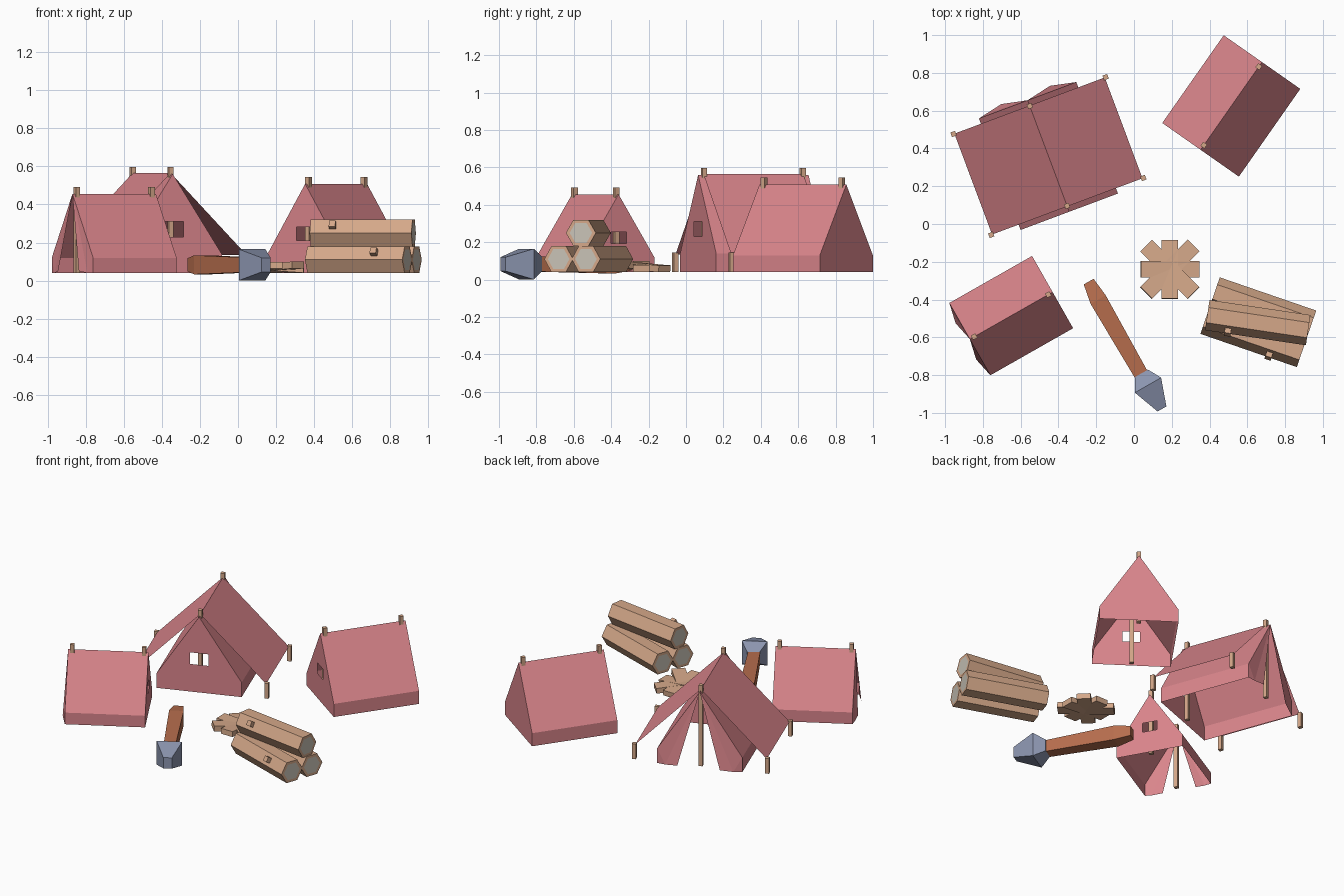
import bpy, bmesh, math
from mathutils import Vector, Matrix

cube = bpy.data.objects.get("Cube")
if cube:
    bpy.data.objects.remove(cube)


def material(name, color):
    m = bpy.data.materials.new(name)
    m.use_nodes = True
    m.diffuse_color = (*color, 1)
    m.node_tree.nodes["Principled BSDF"].inputs["Base Color"].default_value = (*color, 1)
    return m


CANVAS = material("pink canvas", (0.70, 0.235, 0.26))
WOOD = material("pale wood", (0.66, 0.39, 0.25))
CUT = material("cut wood", (0.58, 0.54, 0.47))
HANDLE = material("brown handle", (0.47, 0.155, 0.075))
METAL = material("blue grey metal", (0.26, 0.30, 0.43))


def finish(name, bm, mats, matrix=Matrix()):
    me = bpy.data.meshes.new(name)
    bm.to_mesh(me)
    bm.free()
    for m in mats:
        me.materials.append(m)
    ob = bpy.data.objects.new(name, me)
    ob.matrix_world = matrix
    bpy.context.collection.objects.link(ob)
    return ob


def sheet(name, polys, matrix):
    """Thin canvas from polygons, all facing away from the inside."""
    bm = bmesh.new()
    inside = Vector((0, 0, 0.1))
    for poly in polys:
        f = bm.faces.new([bm.verts.new(p) for p in poly])
        f.normal_update()
        if f.normal.dot(f.calc_center_median() - inside) < 0:
            f.normal_flip()
    bmesh.ops.remove_doubles(bm, verts=bm.verts, dist=0.0005)
    return finish(name, bm, [CANVAS], matrix)


def box(name, size, matrix, mat=WOOD):
    bm = bmesh.new()
    bmesh.ops.create_cube(bm, size=1, matrix=Matrix.Diagonal((*size, 1)))
    return finish(name, bm, [mat], matrix)


def post(name, x, y, low, high, matrix):
    box(name, (0.026, 0.026, high - low),
        matrix @ Matrix.Translation((x, y, (low + high) / 2)))


# Tents: width along local x, window end at -y, ground edge at BASE
BASE = 0.04
W, L, WALL, RIDGE = 0.275, 0.315, 0.10, 0.52


def tent(name, x, y, angle, s, open_back):
    matrix = Matrix.Translation((x, y, BASE)) @ Matrix.Rotation(math.radians(angle), 4, 'Z')
    w, l, wall, ridge = W * s, L * s, WALL * s, RIDGE * s
    a, z1, z2 = 0.06 * s, 0.19 * s, 0.27 * s       # window half width, sill, top
    za = ridge - (ridge - wall) * a / w
    polys = [[(-a, -l, 0), (a, -l, 0), (a, -l, z1), (-a, -l, z1)],
             [(-a, -l, z2), (a, -l, z2), (a, -l, za), (0, -l, ridge), (-a, -l, za)]]
    for k in (-1, 1):
        # side wall, roof slope and the panel beside the window
        polys += [[(k*w, -l, 0), (k*w, l, 0), (k*w, l, wall), (k*w, -l, wall)],
                  [(k*w, -l, wall), (k*w, l, wall), (0, l, ridge), (0, -l, ridge)],
                  [(k*w, -l, 0), (k*a, -l, 0), (k*a, -l, za), (k*w, -l, wall)]]
        if open_back:
            # folded door flap
            tip, fold = (0, l, ridge), (k*w*0.8, l + 0.012*s, 0)
            inner = (k*w*0.5, l + 0.03*s, 0.01)
            polys += [[tip, (k*w, l, wall), fold], [(k*w, l, wall), (k*w, l, 0), fold],
                      [tip, fold, inner]]
    if not open_back:
        polys.append([(-w, l, 0), (w, l, 0), (w, l, wall), (0, l, ridge), (-w, l, wall)])
    sheet(name, polys, matrix)
    for end, k in (("front", -1), ("back", 1)):
        post(f"{name}_{end}_pole", 0, k * (l - 0.033*s), 0, ridge + 0.037, matrix)
    return matrix


tent("closed_tent", 0.515, 0.625, -35, 0.9, False)
tent("small_tent", -0.65, -0.485, 119.6, 0.8, True)
big = tent("big_tent", -0.453, 0.36, 20.5, 1.0, True)

# Rain fly over the big tent, held by corner posts
FW, FL, EDGE = 0.425, 0.285, 0.095
sheet("rain_fly", [[(k*FW, -FL, EDGE), (k*FW, FL, EDGE), (0, FL, RIDGE + 0.005),
                    (0, -FL, RIDGE + 0.005)] for k in (-1, 1)], big)
for i in (-1, 1):
    for j in (-1, 1):
        post("fly_corner_post", i * (FW + 0.005), j * FL, 0, 0.105, big)


# Firewood: hexagonal logs with pale cut ends
def log(name, x, y, z, angle, length, knot):
    bm = bmesh.new()
    bmesh.ops.create_cone(bm, cap_ends=True, segments=6, radius1=0.081, radius2=0.081,
                          depth=length, matrix=Matrix.Rotation(math.pi / 2, 4, 'Y'))
    # point the hexagon's corners sideways
    ys = max(v.co.y for v in bm.verts)
    if ys < 0.08:
        bmesh.ops.rotate(bm, verts=bm.verts, matrix=Matrix.Rotation(math.pi / 6, 3, 'X'))
    ends = [f for f in bm.faces if len(f.verts) == 6]
    bmesh.ops.inset_individual(bm, faces=ends, thickness=0.02)
    for f in ends:
        f.material_index = 1
    matrix = Matrix.Translation((x, y, z)) @ Matrix.Rotation(math.radians(angle), 4, 'Z')
    finish(name, bm, [WOOD, CUT], matrix)
    if knot is not None:
        # branch stub on the upper front facet
        box(name + "_stub", (0.034, 0.06, 0.034), matrix @ Matrix.Translation((knot, 0, 0))
            @ Matrix.Rotation(-math.pi / 6, 4, 'X') @ Matrix.Translation((0, -0.07, 0)))


log("front_log", 0.633, -0.593, 0.11, -19, 0.54, 0.11)
log("rear_log", 0.683, -0.447, 0.11, -19, 0.54, None)
log("top_log", 0.655, -0.522, 0.25, -8.5, 0.54, -0.15)

# Campfire: crossed, slightly tilted planks
for i in range(4):
    length = 0.31 if i % 2 == 0 else 0.355
    box("campfire_plank", (length, 0.088, 0.036),
        Matrix.Translation((0.19, -0.24, 0.07)) @ Matrix.Rotation(i * math.pi / 4, 4, 'Z')
        @ Matrix.Rotation(math.radians(4), 4, 'Y'))


# Axe: square sections lofted along the axis
def loft(name, sections, mat):
    bm = bmesh.new()
    axis = Vector(sections[-1][:2]) - Vector(sections[0][:2])
    side = Vector((-axis.y, axis.x, 0)).normalized()
    rings = []
    for x, y, half_w, half_h in sections:
        c = Vector((x, y, 0.083))
        rings.append([bm.verts.new(c + side * half_w * i + Vector((0, 0, half_h * j)))
                      for i, j in ((-1, -1), (1, -1), (1, 1), (-1, 1))])
    for p, q in zip(rings, rings[1:]):
        for k in range(4):
            n = (k + 1) % 4
            bm.faces.new((p[k], p[n], q[n], q[k]))
    bm.faces.new(rings[0])
    bm.faces.new(rings[-1])
    bmesh.ops.recalc_face_normals(bm, faces=bm.faces)
    finish(name, bm, [mat])


loft("axe_handle", [(-0.24, -0.305, 0.03, 0.034), (-0.19, -0.40, 0.046, 0.05),
                    (0.04, -0.80, 0.038, 0.04)], HANDLE)
loft("axe_head", [(0.04, -0.79, 0.039, 0.04), (0.074, -0.853, 0.08, 0.082),
                  (0.148, -0.979, 0.027, 0.037)], METAL)
